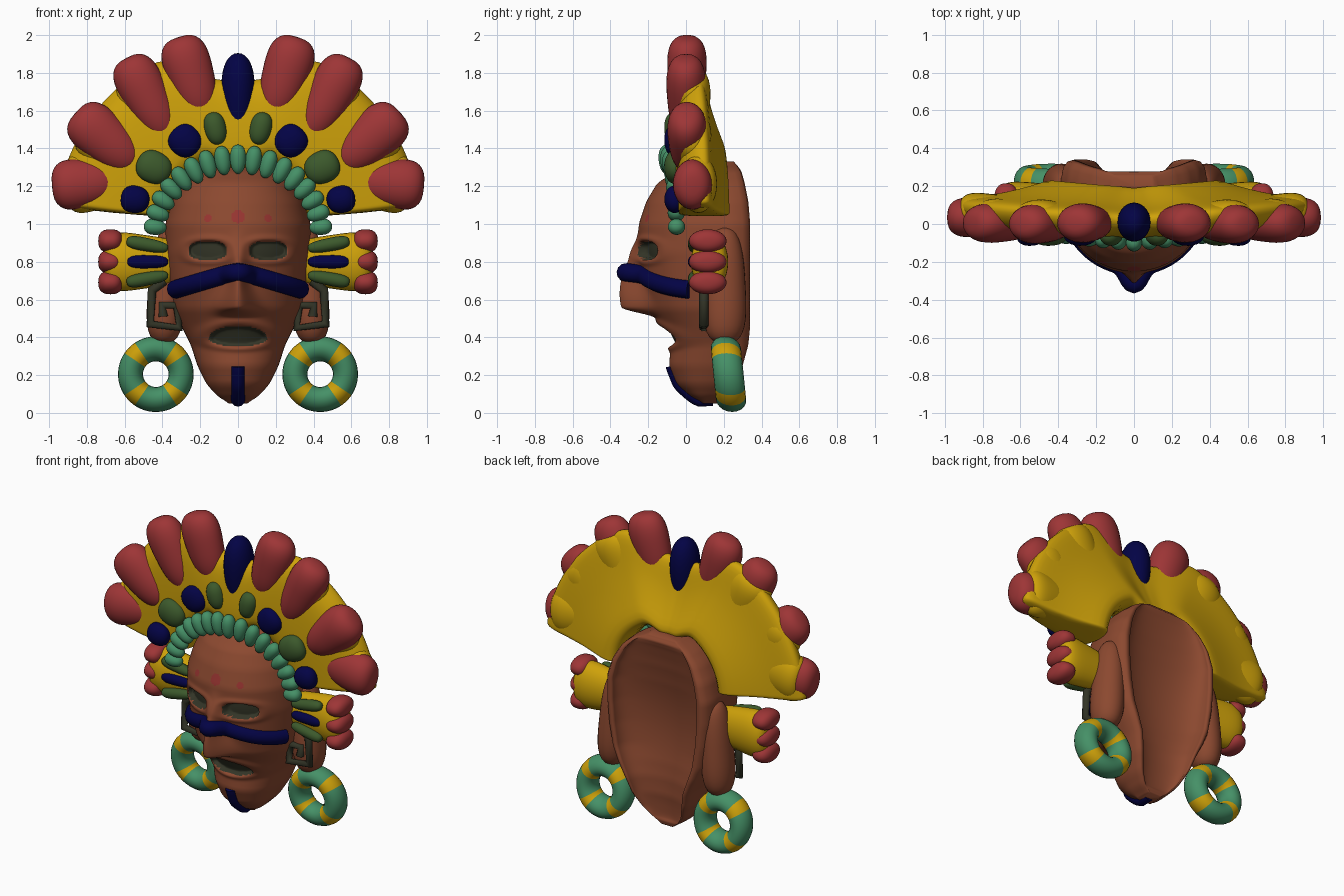
import bpy, bmesh, math
from math import sin, cos, pi, radians, exp
from mathutils import Vector

cube = bpy.data.objects.get("Cube")
if cube:
    bpy.data.objects.remove(cube)


def material(name, *rgb):
    m = bpy.data.materials.new(name)
    m.use_nodes = True
    m.diffuse_color = (*rgb, 1)
    m.node_tree.nodes["Principled BSDF"].inputs["Base Color"].default_value = (*rgb, 1)
    return m


CLAY = material("clay_brown", .26, .066, .029)
RED = material("feather_red", .34, .036, .037)
GOLD = material("gold_yellow", .62, .36, .003)
NAVY = material("navy_blue", .001, .001, .06)
TEAL = material("jade_teal", .06, .28, .135)
GREEN = material("leaf_green", .045, .1, .025)
DARK = material("charcoal", .033, .035, .02)
PAINT = material("red_paint", .31, .035, .03)


def finish(bm, name, mats, rule=None):
    """Turn a bmesh into a smooth object, colouring faces by a rule."""
    bmesh.ops.recalc_face_normals(bm, faces=bm.faces)
    for f in bm.faces:
        f.smooth = True
        if rule:
            f.material_index = rule(f.calc_center_median())
    me = bpy.data.meshes.new(name)
    bm.to_mesh(me)
    bm.free()
    for m in mats:
        me.materials.append(m)
    ob = bpy.data.objects.new(name, me)
    bpy.context.collection.objects.link(ob)
    return ob


def loft(name, rings, mats, rule=None, loop=False):
    """Skin closed rings of points; loop joins the last ring to the first."""
    bm = bmesh.new()
    rows = [[bm.verts.new(p) for p in ring] for ring in rings]
    n = len(rows[0])
    for a, b in zip(rows, rows[1:] + (rows[:1] if loop else [])):
        for i in range(n):
            j = (i + 1) % n
            bm.faces.new((a[i], a[j], b[j], b[i]))
    if not loop:
        bm.faces.new(rows[0])
        bm.faces.new(rows[-1])
    return finish(bm, name, mats, rule)


def egg(name, base, tip, width, y, thick, mat, taper=.25, box=2.3):
    """Rounded petal from base to tip in the xz plane, wider at the tip."""
    a, b = Vector((base[0], y, base[1])), Vector((tip[0], y, tip[1]))
    half, mid = (b - a) / 2, (a + b) / 2
    axis = half.normalized()
    side = Vector((axis.z, 0, -axis.x))
    bm = bmesh.new()
    bmesh.ops.create_uvsphere(bm, u_segments=28, v_segments=20, radius=1)
    for v in bm.verts:
        c = v.co.copy()
        r = max(1e-6, math.hypot(c.x, c.y))
        f = (max(0, 1 - abs(c.z) ** box)) ** (1 / box) * (1 + taper * c.z) / r
        v.co = mid + half * c.z + side * c.x * f * width
        v.co.y += c.y * f * thick
    return finish(bm, name, [mat])


def tube(name, pts, radius, mat):
    cu = bpy.data.curves.new(name, 'CURVE')
    cu.dimensions = '3D'
    cu.bevel_depth = radius
    cu.bevel_resolution = 4
    cu.use_fill_caps = True
    sp = cu.splines.new('POLY')
    sp.points.add(len(pts) - 1)
    for p, q in zip(sp.points, pts):
        p.co = (*q, 1)
    sp.use_smooth = True
    cu.materials.append(mat)
    ob = bpy.data.objects.new(name, cu)
    bpy.context.collection.objects.link(ob)


# Head: height, half width, front depth, back depth
HEAD = [(.05, .04, .10, .2), (.08, .1, .03, .21), (.15, .165, -.05, .25), (.25, .215, -.09, .3),
        (.36, .25, -.08, .33), (.46, .3, -.13, .34), (.55, .34, -.19, .34), (.7, .37, -.23, .34),
        (.85, .385, -.25, .34), (1, .385, -.25, .34), (1.12, .35, -.21, .33),
        (1.22, .29, -.15, .31), (1.29, .21, -.03, .29), (1.33, .1, .15, .25)]


def lerp_table(z):
    z = min(max(z, HEAD[0][0]), HEAD[-1][0])
    for p, q in zip(HEAD, HEAD[1:]):
        if z <= q[0]:
            t = (z - p[0]) / (q[0] - p[0])
            return [a + (b - a) * t for a, b in zip(p[1:], q[1:])]


def profile(z):
    samples = [lerp_table(z + d * .015) for d in (-1, 0, 1)]
    return [sum(c) / 3 for c in zip(*samples)]


def step(a, b, v):
    t = min(1, max(0, (v - a) / (b - a)))
    return t * t * (3 - 2 * t)


def eye(x, z):
    return (abs((abs(x) - .16) / .102) ** 2.5 + abs((z - .86) / .05) ** 2.5) ** .4


def mouth(x, z):
    return math.hypot(x / .155, (z - .395) / (.066 if z > .395 else .044))


def relief(x, z):
    """Nose, lips, brow and the sunken eyes and mouth."""
    nose = .15 * step(.5, .56, z) * (1 - step(.56, 1, z))
    wide = .045 + .04 * (1 - step(.56, .72, z))
    d = -nose * exp(-(x / wide) ** 2)
    d += .045 * (1 - step(.85, 1, eye(x, z))) - .01 * exp(-((eye(x, z) - 1.3) / .3) ** 2)
    d += .03 * (1 - step(.8, 1, mouth(x, z))) - .014 * exp(-((mouth(x, z) - 1.25) / .35) ** 2)
    return d


def face_y(x, z):
    w, yf, yb = profile(z)
    c = math.sqrt(max(0, 1 - (x / w) ** 2))
    return yb - .1 - (yb - .1 - yf) * c ** .75 + relief(x, z) * step(0, .4, c)


def head_ring(z):
    w, yf, yb = profile(z)
    n, m = 140, 36
    ring = []
    for i in range(n + 1):
        x = w * sin(pi * (i / n - .5))
        ring.append((x, face_y(x, z), z))
    ring += [(w * .97, yb - .04, z), (w * .91, yb - .01, z)]
    deep = .17 * max(0, sin(pi * min(1, max(0, (z - .08) / 1.22)))) ** .7
    for i in range(m + 1):
        t = pi * (.5 - i / m)
        ring.append((w * .82 * sin(t), yb - deep * max(0, cos(t)) ** .8, z))
    return ring + [(-w * .91, yb - .01, z), (-w * .97, yb - .04, z)]


def head_colour(c):
    if c.y > .02:
        return 0
    if eye(c.x, c.z) < 1 or mouth(c.x, c.z) < 1:
        return 1
    dots = math.hypot(c.x, c.z - 1.04) < .036 or math.hypot(abs(c.x) - .16, c.z - 1.03) < .02
    return 2 if dots and c.y < -.1 else 0


ROWS = 160
loft("head", [head_ring(.05 + 1.28 * i / ROWS) for i in range(ROWS + 1)],
     [CLAY, DARK, PAINT], head_colour)

# Painted raised bands across the nose and down the chin
band = []
for i in range(-30, 31):
    x = i * .011
    z = .755 - .1 * math.hypot(x, .04) / .33
    band.append((x, face_y(x, z) + .012, z))
tube("nose_band", band, .05, NAVY)
chin = [(0, face_y(0, z / 100) + .018, z / 100) for z in range(25, 6, -1)]
tube("chin_band", chin + [(0, .14, .075)], .038, NAVY)

# Headdress fan: radius fraction and depth around its section
SECTION = [(.37, -.06), (.5, -.08), (.7, -.07), (.93, -.05), (1, .01),
           (.96, .055), (.75, .085), (.52, .165), (.37, .23)]


def fan_ring(deg):
    a = radians(deg)
    reach = .78 + .2 * step(6, 28, abs(deg - 90))
    ring = []
    for i, (r, y) in enumerate(SECTION):
        y += .04 * (1 - sin(a)) if i < 4 else .09 * r * abs(cos(a))
        ring.append((reach * r * cos(a), y, 1 + reach * r * sin(a)))
    return ring


fan = loft("headdress_fan", [fan_ring(5 + 170 * i / 60) for i in range(61)], [GOLD])
sub = fan.modifiers.new("smooth", 'SUBSURF')
sub.levels = sub.render_levels = 2

egg("centre_feather", (0, 1.43), (0, 1.905), .085, .01, .1, NAVY, .25, 2.1)

# Paired parts: base, tip, half width, depth
FEATHERS = [((.18, 1.57), (.315, 1.99), .122, .005), ((.37, 1.46), (.59, 1.88), .12, 0),
            ((.54, 1.31), (.86, 1.59), .128, .005), ((.64, 1.23), (.985, 1.2), .128, .035)]
JEWELS = [((.1, 1.42), (.14, 1.59), .058, GREEN), ((.22, 1.38), (.34, 1.5), .085, NAVY),
          ((.36, 1.26), (.53, 1.34), .085, GREEN), ((.47, 1.12), (.62, 1.14), .072, NAVY)]
STRIPES = [(.87, .91, GREEN), (.8, .8, NAVY), (.73, .69, GREEN)]
HOOK = [(.39, .7), (.455, .65), (.465, .47), (.31, .45), (.325, .57), (.4, .57), (.395, .51)]

for s, tag in ((1, "left"), (-1, "right")):
    for i, (b, t, w, y) in enumerate(FEATHERS):
        egg(f"{tag}_feather_{i}", (s * b[0], b[1]), (s * t[0], t[1]), w, y, .1, RED, .18, 2.8)
        # Gold sheath cradling the lower part of each outer feather
        if i:
            cut = Vector(b).lerp(Vector(t), .82)
            low = Vector(b).lerp(Vector(t), -.08)
            egg(f"{tag}_sheath_{i}", (s * low.x, low.y), (s * cut.x, cut.y), w + .02,
                y + .03, .095, GOLD, .18, 3)
    for i, (b, t, w, m) in enumerate(JEWELS):
        egg(f"{tag}_jewel_{i}", (s * b[0], b[1]), (s * t[0], t[1]), w, -.06, .055, m, .05)

    # Ear, its hook and the tasselled side ornament
    egg(f"{tag}_ear", (s * .395, .37), (s * .36, .98), .095, .205, .11, CLAY, -.15, 3)
    tube(f"{tag}_ear_hook", [(s * x, .095, z) for x, z in HOOK], .025, DARK)
    egg(f"{tag}_ornament", (s * .28, .8), (s * .71, .8), .142, .125, .09, GOLD, .22, 4)
    for i, (z0, z1, m) in enumerate(STRIPES):
        egg(f"{tag}_stripe_{i}", (s * .37, z0), (s * .59, z1), .035, .045, .035, m, .1, 3)
        egg(f"{tag}_tassel_{i}", (s * .61, z1), (s * .74, z1), .062, .115, .1, RED, 0, 2.5)

    # Ring earring with four gold wraps
    rings = []
    for i in range(96):
        a = 2 * pi * i / 96
        ring = []
        for j in range(20):
            b = 2 * pi * j / 20
            r = .134 + .066 * cos(b)
            z = r * sin(a)
            ring.append((s * (.435 + r * cos(a)), .225 - .1 * z + .08 * sin(b), .205 + z))
        rings.append(ring)
    loft(f"{tag}_ring_earring", rings, [TEAL, GOLD],
         lambda c: int(cos(4 * math.atan2(c.z - .205, abs(c.x) - .435)) < -.72), True)

# Jade beads along the hairline
for i in range(17):
    a = radians(5 + 170 * i / 16)
    px, pz = cos(a), sin(a)
    egg(f"bead_{i}", (.38 * px, .95 + .315 * pz), (.5 * px, .95 + .47 * pz),
        .042, -.1 + .05 * abs(px), .045, TEAL, .1, 2.2)
